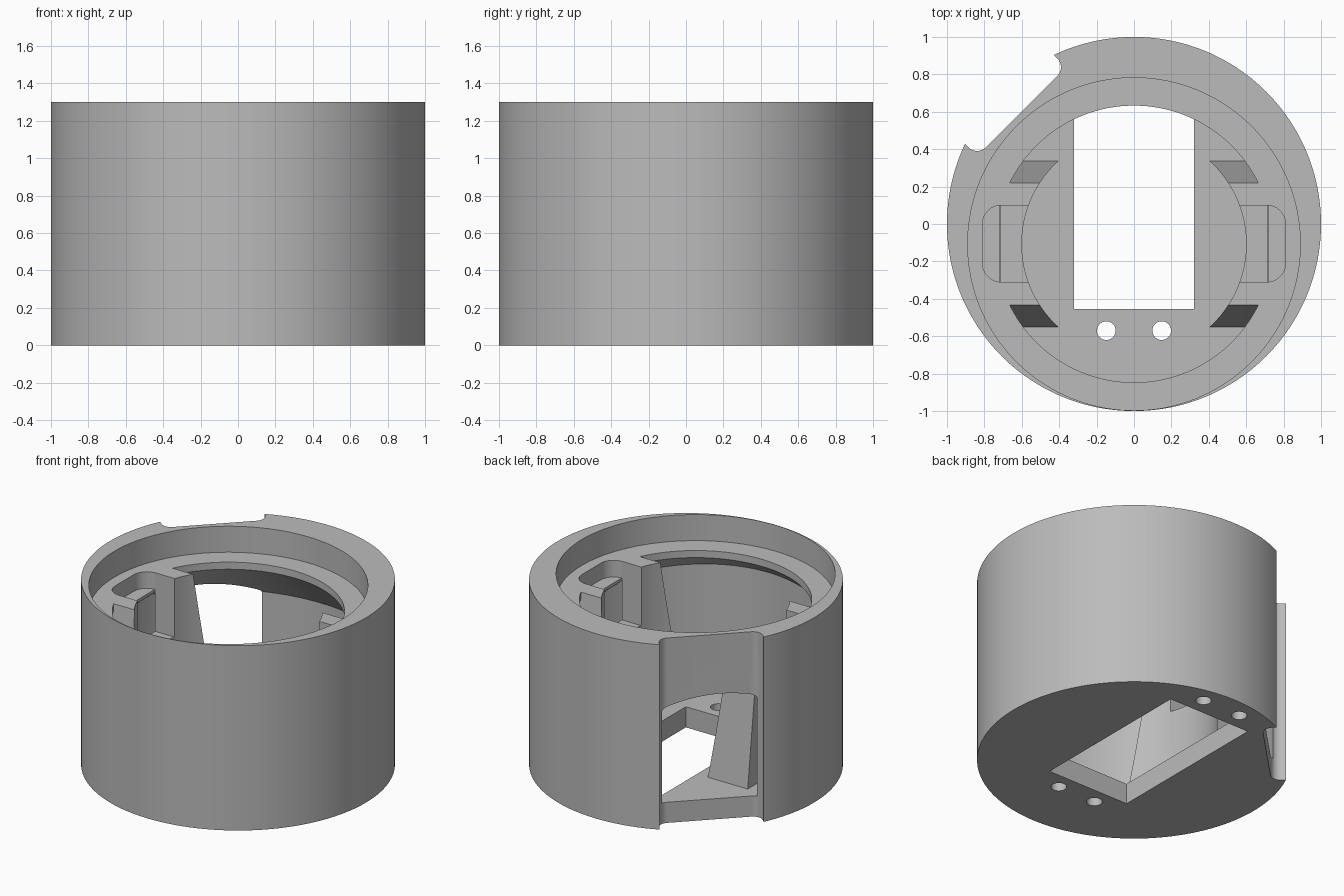
import bpy, bmesh, math
from mathutils import Matrix

cube = bpy.data.objects.get("Cube")
if cube:
    bpy.data.objects.remove(cube, do_unlink=True)

SEGS = 128
HEIGHT, FLOOR, LEDGE, LIP = 1.3, 0.145, 1.117, 1.067
BORE_Y = -0.107            # the upper bore is off-centre

grey = bpy.data.materials.new("plain_grey")
grey.use_nodes = True
grey.diffuse_color = (0.5, 0.5, 0.5, 1)
grey.node_tree.nodes["Principled BSDF"].inputs["Base Color"].default_value = (0.5, 0.5, 0.5, 1)


def finish(name, bm):
    bmesh.ops.recalc_face_normals(bm, faces=bm.faces)
    mesh = bpy.data.meshes.new(name)
    bm.to_mesh(mesh)
    bm.free()
    mesh.materials.append(grey)
    obj = bpy.data.objects.new(name, mesh)
    bpy.context.collection.objects.link(obj)
    return obj


def cone(name, r_low, r_high, z0, z1, x=0, y=0, segs=SEGS):
    bm = bmesh.new()
    bmesh.ops.create_cone(bm, cap_ends=True, segments=segs, radius1=r_low, radius2=r_high,
                          depth=z1 - z0, matrix=Matrix.Translation((x, y, (z0 + z1) / 2)))
    return finish(name, bm)


def prism(name, points, a, b, place):
    """Extrude a 2D outline from a to b; place maps (u, v, w) to x, y, z."""
    bm = bmesh.new()
    low = [bm.verts.new(place(u, v, a)) for u, v in points]
    high = [bm.verts.new(place(u, v, b)) for u, v in points]
    bm.faces.new(low)
    bm.faces.new(high)
    for i in range(len(points)):
        j = (i + 1) % len(points)
        bm.faces.new((low[i], low[j], high[j], high[i]))
    return finish(name, bm)


def box(name, x0, x1, y0, y1, z0, z1):
    return prism(name, [(x0, y0), (x1, y0), (x1, y1), (x0, y1)], z0, z1,
                 lambda u, v, w: (u, v, w))


def combine(target, tool, operation="DIFFERENCE"):
    mod = target.modifiers.new("cut", "BOOLEAN")
    mod.operation, mod.solver, mod.object = operation, "EXACT", tool
    bpy.context.view_layer.objects.active = target
    bpy.ops.object.modifier_apply(modifier=mod.name)
    bpy.data.objects.remove(tool, do_unlink=True)


def arc(cx, cy, r, start, end, steps=10):
    angles = [math.radians(start + (end - start) * i / steps) for i in range(steps + 1)]
    return [(cx + r * math.cos(t), cy + r * math.sin(t)) for t in angles]


# Round shell with a chamber whose ceiling slopes in to the upper bore
housing = cone("housing", 1, 1, 0, HEIGHT, segs=192)
chamber = cone("chamber", 0.915, 0.915, FLOOR, 1.2)
combine(chamber, cone("sloped_ceiling", 0.74 + LIP, 0.74, 0, LIP, y=BORE_Y), "INTERSECT")
combine(housing, chamber)
combine(housing, cone("bore", 0.74, 0.74, 1.0, 1.4, y=BORE_Y))
combine(housing, cone("top_recess", 0.889, 0.889, LEDGE, 1.4, y=BORE_Y, segs=160))

# Tapered support blocks on both sides
for s in (-1, 1):
    block = prism("block", [(-0.555, 0.1), (0.341, 0.1), (0.22, LEDGE), (-0.434, LEDGE)],
                  0.3 * s, 0.95 * s, lambda u, v, w: (w, u, v))
    combine(block, cone("block_limit", 0.95, 0.95, 0, 1.25), "INTERSECT")
    combine(block, cone("block_bore", 0.6, 0.6, 0, 1.4, y=BORE_Y))
    under = [(0.715, 0), (0.715, 0.98), (1.1, 0.66), (1.1, 0)]
    combine(block, prism("undercut", under, -0.8, 0.8, lambda u, v, w: (s * u, w, v)))
    combine(housing, block, "UNION")

    # Rounded pocket with a shelf, and a deeper slot in front of it
    pocket = [(0.45, -0.31)] + arc(0.71, -0.21, 0.1, -90, 0) + arc(0.71, 0, 0.1, 0, 90) + [(0.45, 0.1)]
    combine(housing, prism("pocket", pocket, 1.0, 1.25, lambda u, v, w: (s * u, v, w)))
    combine(housing, box("slot", *sorted((0.45 * s, 0.716 * s)), -0.31, 0.1, 0.705, 1.2))

# Flat cut with filleted sides, opening a window into the chamber
half, depth, fillet = 0.336, 0.85, 0.065
outline = ([(-half, 1.2)] + arc(fillet - half, depth + fillet, fillet, 180, 270)
           + arc(half - fillet, depth + fillet, fillet, 270, 360) + [(half, 1.2)])
k = math.sqrt(0.5)
combine(housing, prism("side_cut", outline, -0.1, 1.4,
                       lambda u, v, w: (k * (u - v), k * (u + v), w)))

# Floor opening and four screw holes
combine(housing, box("floor_opening", -0.32, 0.32, -0.455, 0.745, -0.1, 0.3))
for x in (-0.148, 0.148):
    for y in (-0.57, 0.865):
        combine(housing, cone("screw_hole", 0.05, 0.05, -0.1, 0.16, x, y, 32))

bpy.ops.object.select_all(action="DESELECT")
housing.select_set(True)
bpy.context.view_layer.objects.active = housing
bpy.ops.object.shade_smooth_by_angle(angle=math.radians(25))
